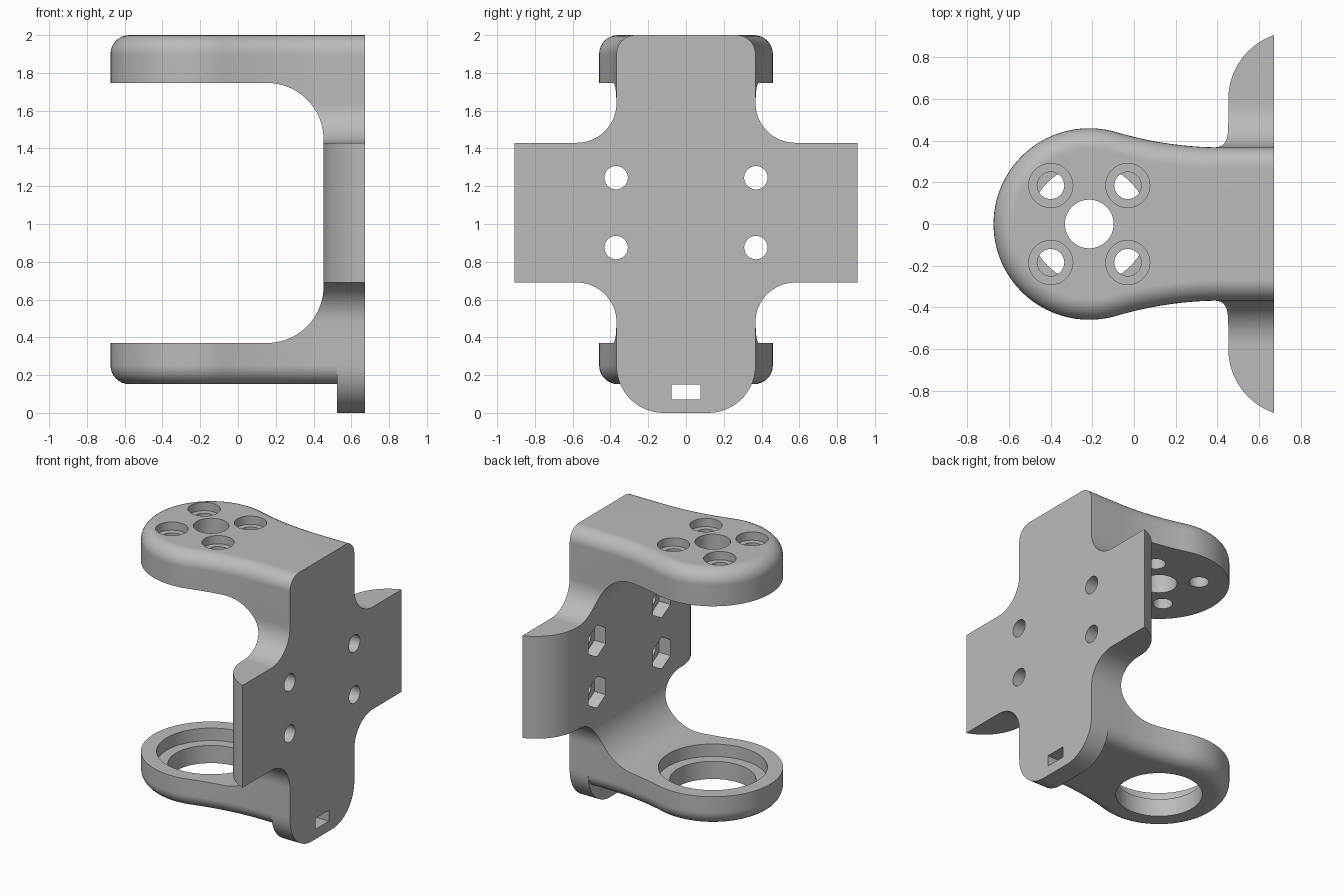
import bpy, bmesh
from math import cos, sin, pi, radians, atan2
from mathutils import Vector

cube = bpy.data.objects.get("Cube")
if cube:
    bpy.data.objects.remove(cube, do_unlink=True)

grey = bpy.data.materials.new("plain grey")
grey.use_nodes = True
GREY = (0.5, 0.5, 0.5, 1)
grey.diffuse_color = GREY
grey.node_tree.nodes["Principled BSDF"].inputs["Base Color"].default_value = GREY

BACK = 0.673           # flat mounting face
INNER = 0.453          # inner face of the back plate
HALF = 0.368           # half width of the column
HUB = -0.215           # centre of both round arm ends


def arc(cx, cy, r, a0, a1, n=16):
    """Points on an arc, angles in degrees."""
    steps = [radians(a0 + (a1 - a0) * i / n) for i in range(n + 1)]
    return [(cx + r * cos(a), cy + r * sin(a)) for a in steps]


def mirrored(half):
    """Close a half outline by mirroring its second coordinate."""
    return half + [(u, -v) for u, v in reversed(half) if abs(v) > 1e-5]


def prism(name, outline, axis, lo, hi, bevel=0):
    """Extrude an outline along an axis; optionally round its rims off the back."""
    place = {"x": lambda u, v, d: (d, u, v),
             "y": lambda u, v, d: (u, d, v),
             "z": lambda u, v, d: (u, v, d)}[axis]
    bm = bmesh.new()
    rings = [[bm.verts.new(place(u, v, d)) for u, v in outline] for d in (lo, hi)]
    n = len(outline)
    for ring in rings:
        bm.faces.new(ring)
    for i in range(n):
        j = (i + 1) % n
        bm.faces.new((rings[0][i], rings[0][j], rings[1][j], rings[1][i]))
    bmesh.ops.recalc_face_normals(bm, faces=bm.faces)
    if bevel:
        rims = [e for e in bm.edges
                if abs(e.verts[0].co.z - e.verts[1].co.z) < 1e-5
                and min(v.co.x for v in e.verts) < BACK - 1e-4]
        bmesh.ops.bevel(bm, geom=rims, offset=bevel, segments=8, profile=0.5,
                        affect="EDGES", clamp_overlap=False)
    mesh = bpy.data.meshes.new(name)
    bm.to_mesh(mesh)
    bm.free()
    mesh.materials.append(grey)
    ob = bpy.data.objects.new(name, mesh)
    bpy.context.collection.objects.link(ob)
    return ob


def boolean(target, tool, operation):
    """Apply a boolean and discard the tool."""
    mod = target.modifiers.new("cut", "BOOLEAN")
    mod.operation, mod.object, mod.solver = operation, tool, "EXACT"
    bpy.context.view_layer.objects.active = target
    bpy.ops.object.modifier_apply(modifier=mod.name)
    bpy.data.objects.remove(tool, do_unlink=True)


def drill(target, u, v, r, axis, lo, hi, sides=48, turn=0):
    hole = prism("cutter", arc(u, v, r, turn, turn + 360, sides)[:-1], axis, lo, hi)
    boolean(target, hole, "DIFFERENCE")


# Paddle shape: round end, concave neck, straight column
R_END, R_NECK, NECK_X = 0.46, 1.777, 0.42
tangent = atan2(HALF + R_NECK, NECK_X - HUB) * 180 / pi
half = arc(HUB, 0, R_END, 180, tangent, 32)
half += arc(NECK_X, HALF + R_NECK, R_NECK, tangent + 180, 270, 14)[1:]
half += [(BACK, HALF)]
bracket = prism("bracket", mirrored(half), "z", 0.152, 2, bevel=0.1)

# Back plate with wings, filleted into the column
F = 0.21
WING_LO, WING_HI, TIP = 0.69, 1.43, 0.908
side = arc(HALF + F, WING_LO - F, F, 180, 90)
side += [(TIP, WING_LO), (TIP, WING_HI)]
side += arc(HALF + F, WING_HI + F, F, 270, 180)
plate = prism("plate", side + [(-y, z) for y, z in reversed(side)], "x", 0.3, BACK)

# Wing tips curve away toward the mounting face
R_WING = 0.325
sweep = atan2(TIP - 0.6, BACK - INNER - R_WING) * 180 / pi
plan = [(0.2, 0.6)] + arc(INNER + R_WING, 0.6, R_WING, 180, sweep)
plan[-1] = (BACK, TIP)
boolean(plate, prism("cutter", mirrored(plan), "z", 0.3, 1.8), "INTERSECT")
boolean(bracket, plate, "UNION")

# Lower tab with rounded corners
R_TAB = 0.25
tab = [(HALF, 0.45)] + arc(HALF - R_TAB, R_TAB, R_TAB, 0, -90)
tab = prism("tab", tab + [(-y, z) for y, z in reversed(tab)], "x", 0.525, BACK)
boolean(bracket, tab, "UNION")

# Open throat between the arms
R_IN, FLOOR, CEIL = 0.3, 0.37, 1.747
throat = [(-1, FLOOR)] + arc(INNER - R_IN, FLOOR + R_IN, R_IN, -90, 0, 20)
throat += arc(INNER - R_IN, CEIL - R_IN, R_IN, 0, 90, 20) + [(-1, CEIL)]
boolean(bracket, prism("cutter", throat, "y", -1.2, 1.2), "DIFFERENCE")

# Upper arm: centre hole and four counterbored screw holes
drill(bracket, HUB, 0, 0.117, "z", 1.6, 2.1)
for sx in (-1, 1):
    for sy in (-1, 1):
        x, y = HUB + sx * 0.185, sy * 0.185
        drill(bracket, x, y, 0.065, "z", 1.6, 2.1)
        drill(bracket, x, y, 0.106, "z", 1.94, 2.1)

# Lower arm: bearing seat
drill(bracket, HUB, 0, 0.283, "z", 0, 0.5, 64)
drill(bracket, HUB, 0, 0.358, "z", 0.28, 0.5, 64)

# Back plate: screw holes with hexagonal nut pockets
for y in (-0.37, 0.37):
    for z in (0.875, 1.245):
        drill(bracket, y, z, 0.062, "x", 0.3, 0.8)
        drill(bracket, y, z, 0.115, "x", 0.3, INNER + 0.09, 6, 30)

# Tab slot
slot = [(-0.077, 0.072), (0.077, 0.072), (0.077, 0.15), (-0.077, 0.15)]
boolean(bracket, prism("cutter", slot, "x", 0.4, 0.8), "DIFFERENCE")

# Smooth shading with crisp edges
bpy.ops.object.select_all(action="DESELECT")
bracket.select_set(True)
bpy.context.view_layer.objects.active = bracket
bpy.ops.object.shade_smooth_by_angle(angle=radians(30))
weighted = bracket.modifiers.new("weighted normals", "WEIGHTED_NORMAL")
weighted.keep_sharp = True
